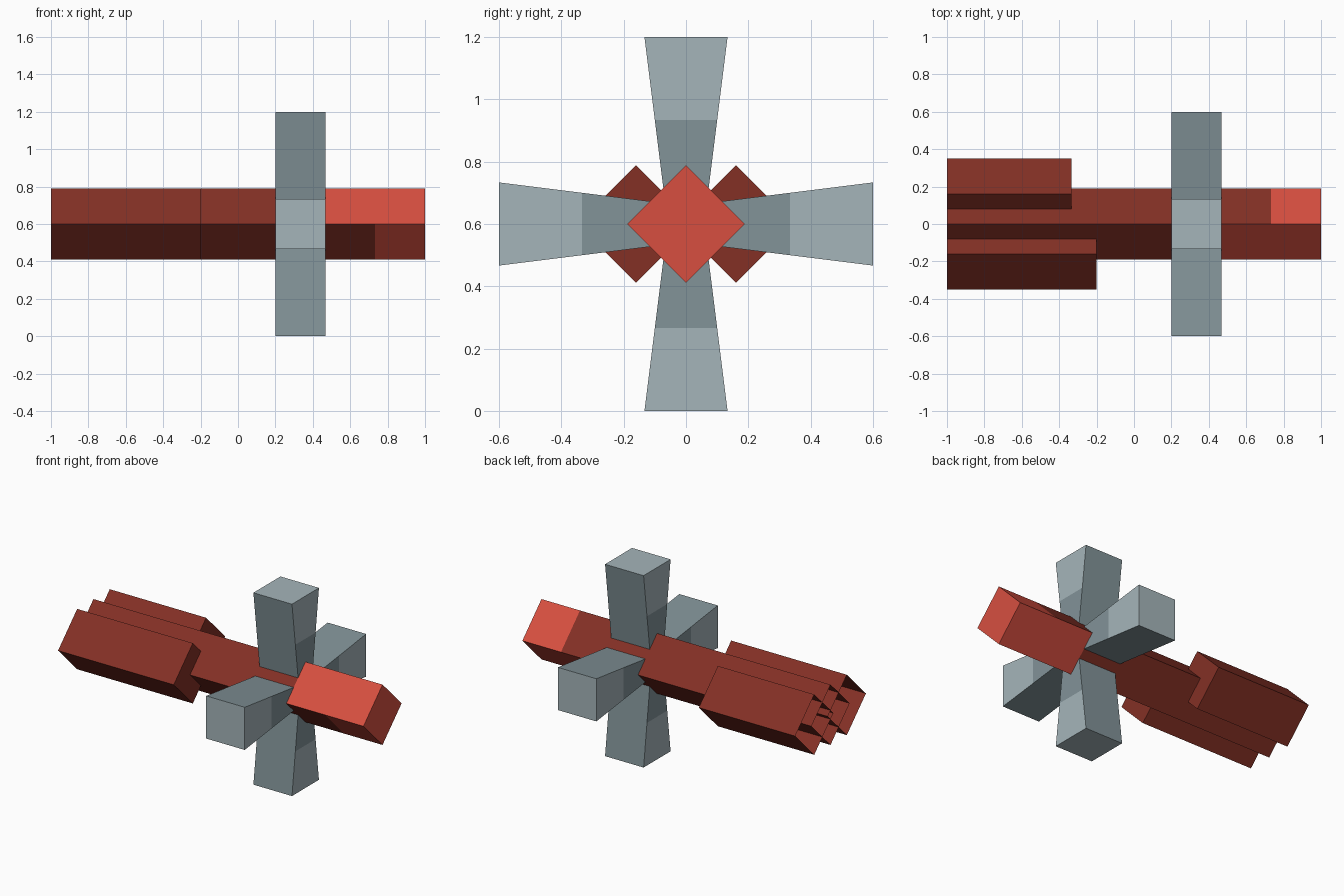
import bpy, bmesh, math
from mathutils import Matrix, Vector

if "Cube" in bpy.data.objects:
    bpy.data.objects.remove(bpy.data.objects["Cube"])

R = 0.1886          # half diagonal of the diamond section
AXIS_Z = 0.6


def material(name, rgb):
    lin = [((c / 255 + 0.055) / 1.055) ** 2.4 for c in rgb]
    m = bpy.data.materials.new(name)
    m.diffuse_color = (*lin, 1)
    m.use_nodes = True
    m.node_tree.nodes["Principled BSDF"].inputs["Base Color"].default_value = m.diffuse_color
    return m


dark_red = material("dark red", (132, 48, 37))
bright_red = material("bright red", (215, 79, 64))
light_grey = material("light grey", (165, 181, 186))
mid_grey = material("mid grey", (130, 147, 152))


def loft(name, rings, mats, rule, transform):
    """Skin four-sided rings, cap only the last one, colour faces by rule."""
    bm = bmesh.new()
    loops = [[bm.verts.new(p) for p in ring] for ring in rings]
    for a, b in zip(loops, loops[1:]):
        for i in range(4):
            j = (i + 1) % 4
            bm.faces.new((a[i], a[j], b[j], b[i]))
    bm.faces.new(loops[-1])
    bm.normal_update()
    for f in bm.faces:
        f.material_index = rule(f.calc_center_median(), f.normal)
    bmesh.ops.transform(bm, matrix=transform, verts=bm.verts)
    bmesh.ops.recalc_face_normals(bm, faces=bm.faces)
    me = bpy.data.meshes.new(name)
    bm.to_mesh(me)
    bm.free()
    for m in mats:
        me.materials.append(m)
    ob = bpy.data.objects.new(name, me)
    bpy.context.collection.objects.link(ob)
    return ob


def diamond_tube(name, y, xs, rule):
    rings = [[(x, 0, R), (x, R, 0), (x, 0, -R), (x, -R, 0)] for x in xs]
    return loft(name, rings, (dark_red, bright_red), rule,
                Matrix.Translation((0, y, AXIS_Z)))


# Main hull: open at the rear, stepped bright nose on alternating sides
def nose_rule(c, n):
    return int(c.x > 0.74 or (c.x > 0.47 and c.y * c.z < 0))


diamond_tube("main_hull", 0, (-1, 0.4667, 0.7333, 1), nose_rule)

# Side engines: open at the rear, the front one is longer
diamond_tube("back_engine", 0.161, (-1, -0.3333), lambda c, n: 0)
diamond_tube("front_engine", -0.161, (-1, -0.2), lambda c, n: 0)

# Four flared fins: light tips and light outer front and rear panels
X0, X1 = 0.2, 0.4667
fin_rings = [[(X0, -w, r), (X1, -w, r), (X1, w, r), (X0, w, r)]
             for r, w in ((0.067, 0.0667), (0.3333, 0.1), (0.6, 0.1333))]


def fin_rule(c, n):
    panel = abs(n.x) > 0.9 and c.z > 0.3333
    tip = abs(n.z) > 0.9
    return 0 if panel or tip else 1


for k, side in enumerate(("top", "front", "bottom", "back")):
    loft(side + "_fin", fin_rings, (light_grey, mid_grey), fin_rule,
         Matrix.Translation((0, 0, AXIS_Z)) @ Matrix.Rotation(k * math.pi / 2, 4, 'X'))
